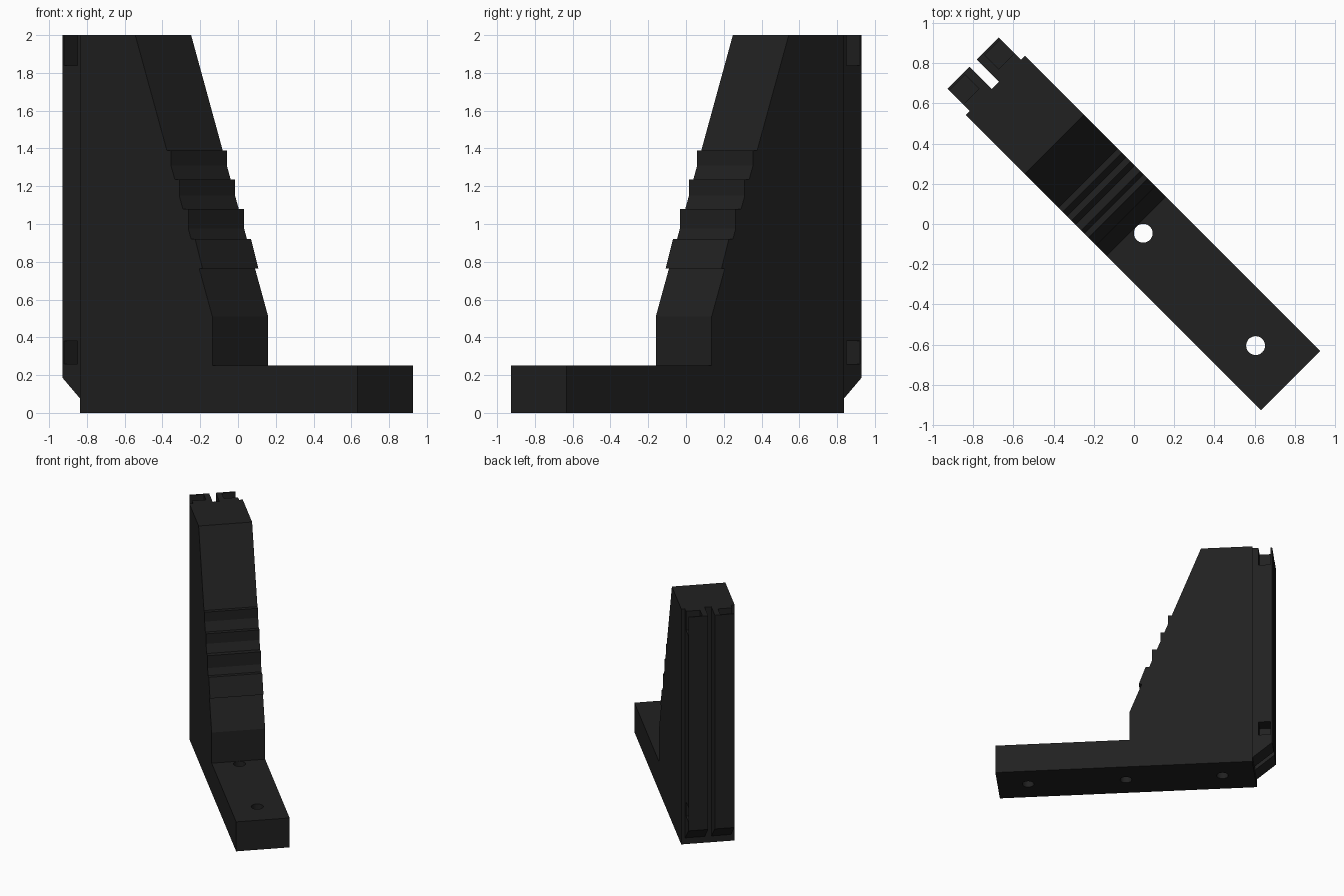
import bpy, bmesh, math
from mathutils import Matrix

if "Cube" in bpy.data.objects:
    bpy.data.objects.remove(bpy.data.objects["Cube"])

TURN = Matrix.Rotation(math.radians(-45), 4, 'Z')   # bracket stands diagonally
HALF = 0.209                                        # half width of the bracket

black = bpy.data.materials.new("black_plastic")
black.diffuse_color = (0.015, 0.015, 0.015, 1)
black.use_nodes = True
black.node_tree.nodes["Principled BSDF"].inputs["Base Color"].default_value = black.diffuse_color


def finish(name, bm, cutter=False):
    bmesh.ops.recalc_face_normals(bm, faces=bm.faces)
    bm.transform(TURN)
    me = bpy.data.meshes.new(name)
    bm.to_mesh(me)
    bm.free()
    me.materials.append(black)
    ob = bpy.data.objects.new(name, me)
    bpy.context.collection.objects.link(ob)
    if cutter:
        ob.hide_render = True
        ob.hide_viewport = True
        ob.display_type = 'WIRE'
    return ob


def extrude_profile(name, pts, y0, y1):
    """Side profile (length, height) extruded across the width."""
    bm = bmesh.new()
    face = bm.faces.new([bm.verts.new((u, y0, z)) for u, z in pts])
    res = bmesh.ops.extrude_face_region(bm, geom=[face])
    verts = [g for g in res["geom"] if isinstance(g, bmesh.types.BMVert)]
    bmesh.ops.translate(bm, verts=verts, vec=(0, y1 - y0, 0))
    return finish(name, bm)


def box_cutter(name, x0, x1, y0, y1, z0, z1):
    bm = bmesh.new()
    m = Matrix.Translation(((x0 + x1) / 2, (y0 + y1) / 2, (z0 + z1) / 2))
    m = m @ Matrix.Diagonal((x1 - x0, y1 - y0, z1 - z0, 1))
    bmesh.ops.create_cube(bm, size=1, matrix=m)
    return finish(name, bm, True)


def cut(ob, cutter):
    mod = ob.modifiers.new(cutter.name, 'BOOLEAN')
    mod.operation = 'DIFFERENCE'
    mod.solver = 'EXACT'
    mod.object = cutter


def slope(z):
    """Length position of the sloped front edge at height z."""
    return 0.017 - (z - 0.51) * 0.577 / 1.49


# Bracket body: foot, upright and stepped sloping front
profile = [(-0.975, 0), (1.103, 0), (1.103, 0.25), (0.017, 0.25), (0.017, 0.51)]
# lowest step runs parallel to the slope
profile += [(slope(0.765), 0.765), (slope(0.765) + 0.025, 0.765),
            (slope(0.92) + 0.03, 0.92), (slope(0.92), 0.92)]
# three ribs with an upright face
for low, high in ((0.975, 1.08), (1.15, 1.235), (1.31, 1.39)):
    profile += [(slope(low), low), (slope(low), high), (slope(high), high)]
profile += [(slope(2.0), 2.0), (-0.975, 2.0)]
body = extrude_profile("bracket_body", profile, -HALF, HALF)

# Screw holes through the foot, plus a blind one under the upright
for i, (u, depth) in enumerate(((0.856, 0.4), (0.065, 0.251), (-0.715, 0.25))):
    bm = bmesh.new()
    bmesh.ops.create_cone(bm, cap_ends=True, segments=32, radius1=0.047,
                          radius2=0.047, depth=depth + 0.1,
                          matrix=Matrix.Translation((u, 0, (depth - 0.1) / 2)))
    cut(body, finish(f"screw_hole_cutter_{i + 1}", bm, True))

# Pair of back rails with a slot between them and side pockets
rail = [(-0.975, 2.0), (-1.133, 2.0), (-1.133, 0.185), (-0.975, 0.053)]
for side, label in ((-1, "left"), (1, "right")):
    y0, y1 = sorted((side * 0.026, side * 0.18))
    ob = extrude_profile(f"{label}_rail", rail, y0, y1)
    p0, p1 = sorted((side * 0.07, side * 0.25))
    for place, z0, z1 in (("upper", 1.84, 2.1), ("lower", 0.26, 0.38)):
        cut(ob, box_cutter(f"{label}_{place}_pocket_cutter",
                           -1.121, -1.022, p0, p1, z0, z1))
